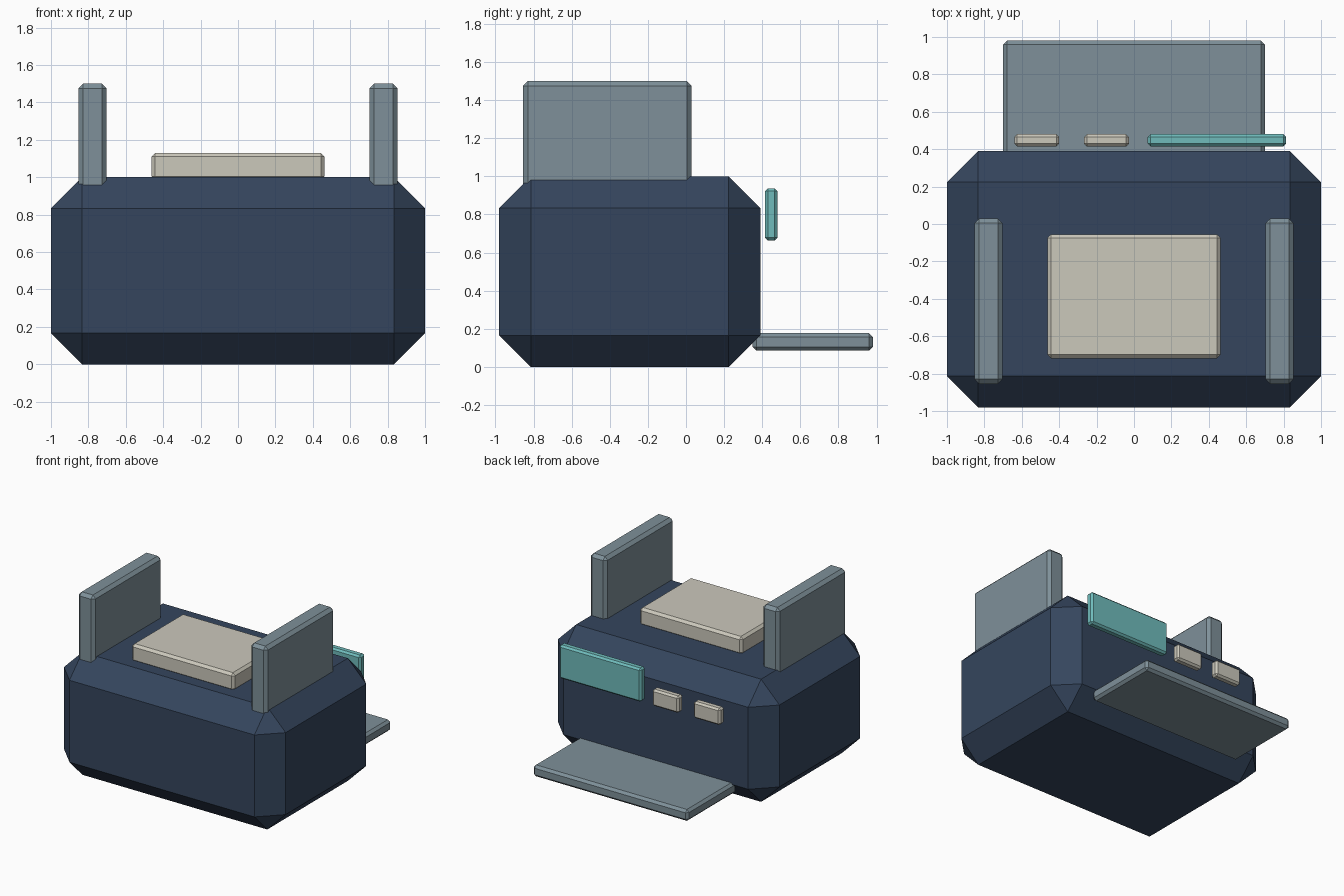
import bpy
import bmesh
from mathutils import Vector

if "Cube" in bpy.data.objects:
    bpy.data.objects.remove(bpy.data.objects["Cube"])


def material(name, rgb):
    m = bpy.data.materials.new(name)
    m.diffuse_color = (*rgb, 1)
    m.use_nodes = True
    m.node_tree.nodes["Principled BSDF"].inputs["Base Color"].default_value = m.diffuse_color
    return m


NAVY = material("navy", (0.035, 0.06, 0.11))
SLATE = material("slate", (0.21, 0.28, 0.32))
CREAM = material("cream", (0.60, 0.58, 0.50))
TEAL = material("teal", (0.16, 0.50, 0.50))


def box(name, xs, ys, zs, bevel, mat):
    """Flat-shaded chamfered box given its x, y and z ranges."""
    bm = bmesh.new()
    bmesh.ops.create_cube(bm, size=1)
    lo, hi = Vector((xs[0], ys[0], zs[0])), Vector((xs[1], ys[1], zs[1]))
    bmesh.ops.scale(bm, vec=hi - lo, verts=bm.verts)
    bmesh.ops.translate(bm, vec=(lo + hi) / 2, verts=bm.verts)
    bmesh.ops.bevel(bm, geom=bm.edges[:], offset=bevel, segments=1,
                    profile=0.5, affect='EDGES')
    mesh = bpy.data.meshes.new(name)
    bm.to_mesh(mesh)
    bm.free()
    mesh.materials.append(mat)
    obj = bpy.data.objects.new(name, mesh)
    bpy.context.collection.objects.link(obj)
    return obj


# Main housing with wide chamfers
box("body", (-1, 1), (-0.98, 0.39), (0, 1), 0.166, NAVY)

# Upright guides on both sides
for side, xs in (("left", (-0.853, -0.703)), ("right", (0.703, 0.853))):
    box(side + "_guide", xs, (-0.855, 0.03), (0.90, 1.5), 0.025, SLATE)

# Raised pad on top and tray at the back
box("top_pad", (-0.463, 0.463), (-0.718, -0.055), (0.985, 1.13), 0.02, CREAM)
box("back_tray", (-0.70, 0.70), (0.35, 0.98), (0.085, 0.178), 0.02, SLATE)

# Display panel and two buttons on the back
box("display_panel", (0.073, 0.813), (0.415, 0.48), (0.663, 0.937), 0.015, TEAL)
for i, x in enumerate((-0.52, -0.147)):
    box(f"button_{i + 1}", (x - 0.12, x + 0.12), (0.415, 0.48),
        (0.663, 0.80), 0.015, CREAM)
